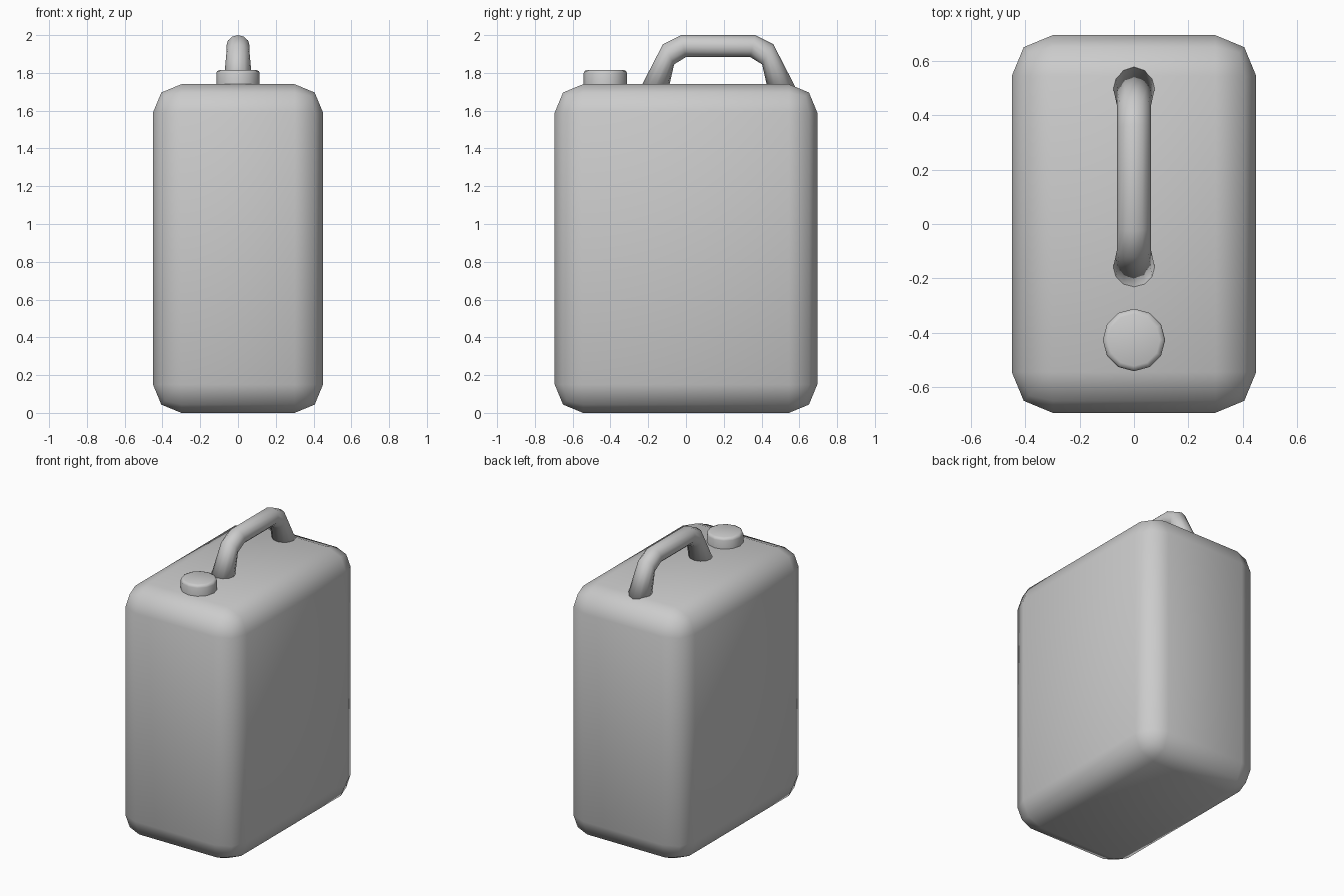
import bpy, bmesh, math
from mathutils import Vector

if "Cube" in bpy.data.objects:
    bpy.data.objects.remove(bpy.data.objects["Cube"])


def make_object(name, bm):
    bmesh.ops.recalc_face_normals(bm, faces=bm.faces)
    mesh = bpy.data.meshes.new(name)
    bm.to_mesh(mesh)
    bm.free()
    for p in mesh.polygons:
        p.use_smooth = True
    obj = bpy.data.objects.new(name, mesh)
    bpy.context.collection.objects.link(obj)
    return obj


def loft(name, rings):
    """Closed skin over rings of points, capped at both ends."""
    bm = bmesh.new()
    loops = [[bm.verts.new(p) for p in ring] for ring in rings]
    n = len(loops[0])
    for a, b in zip(loops, loops[1:]):
        for i in range(n):
            j = (i + 1) % n
            bm.faces.new((a[i], a[j], b[j], b[i]))
    bm.faces.new(loops[0])
    bm.faces.new(loops[-1])
    return make_object(name, bm)


SIDES = 12
ANGLES = [2 * math.pi * i / SIDES for i in range(SIDES)]

# Canister body: box with wide two-step rounded edges
bm = bmesh.new()
bmesh.ops.create_cube(bm, size=1)
for v in bm.verts:
    v.co = Vector((v.co.x * 0.90, v.co.y * 1.39, (v.co.z + 0.5) * 1.74))
bmesh.ops.bevel(bm, geom=bm.edges[:], offset=0.15, offset_type='OFFSET',
                segments=2, profile=0.5, affect='EDGES')
make_object("canister_body", bm)

# Screw cap near the front, with a softened top rim
cap_profile = [(0.115, 1.73), (0.115, 1.798), (0.110, 1.810), (0.096, 1.816)]
cap = loft("screw_cap", [[(r * math.cos(a), -0.427 + r * math.sin(a), z)
                          for a in ANGLES] for r, z in cap_profile])
bpy.context.view_layer.objects.active = cap
cap.select_set(True)
bpy.ops.object.shade_smooth_by_angle(angle=math.radians(50))

# Carrying handle: outer point, inner point and half width of each section,
# listed for the front half and mirrored about y = 0.17
half = [((-0.252, 1.700), (-0.096, 1.700), 0.080),
        ((-0.122, 1.952), (-0.063, 1.845), 0.062),
        ((-0.026, 2.000), (0.000, 1.884), 0.062)]
mirrored = [((0.34 - o[0], o[1]), (0.34 - i[0], i[1]), w)
            for o, i, w in reversed(half)]
rings = []
for outer, inner, w in half + mirrored:
    o, i = Vector((0, *outer)), Vector((0, *inner))
    mid, arm = (o + i) / 2, (o - i) / 2
    rings.append([mid + arm * math.cos(a) + Vector((w * math.sin(a), 0, 0))
                  for a in ANGLES])
loft("carry_handle", rings)
